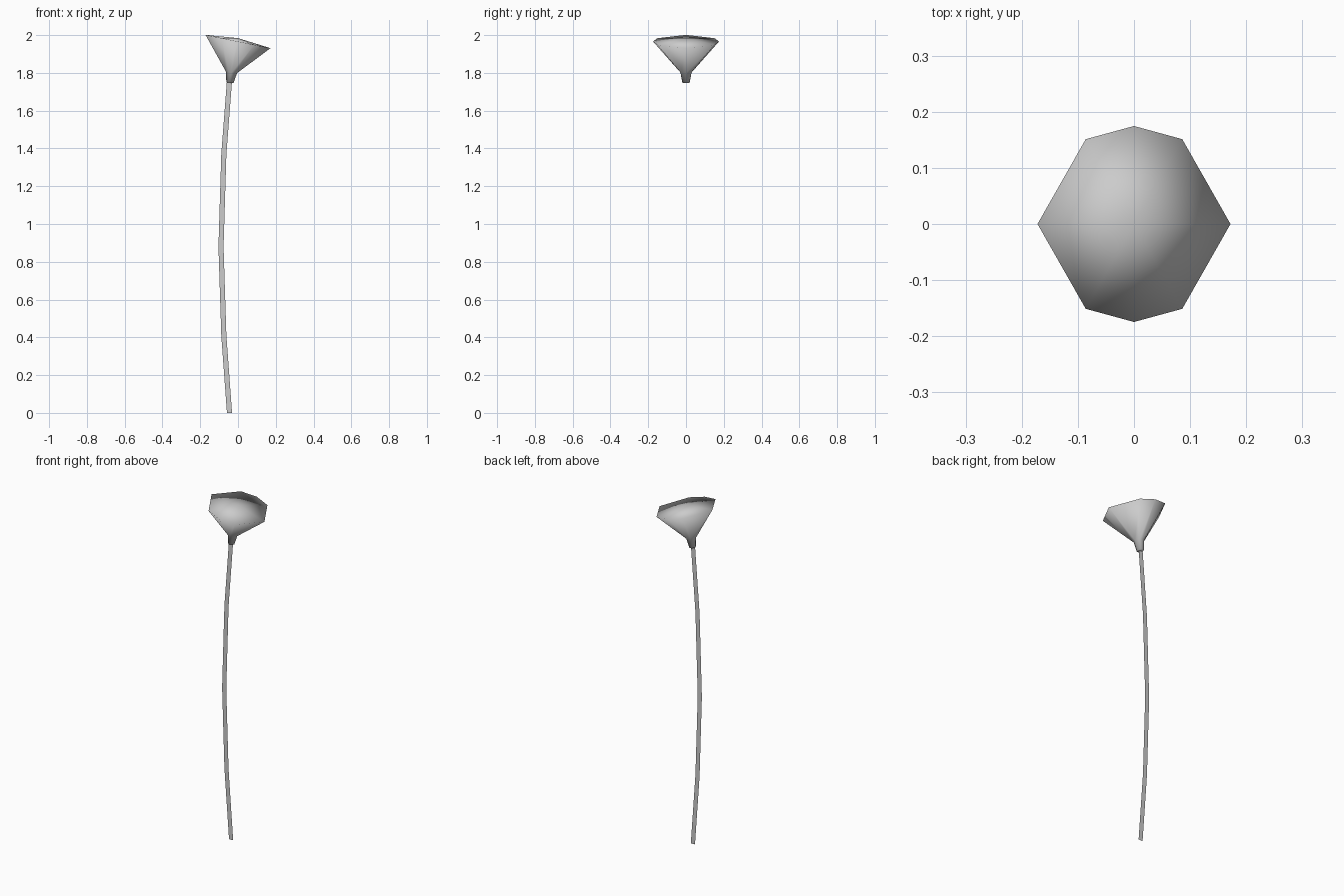
import bpy
from math import cos, sin, radians

if "Cube" in bpy.data.objects:
    bpy.data.objects.remove(bpy.data.objects["Cube"])


def add_mesh(name, verts, faces, smooth=False):
    mesh = bpy.data.meshes.new(name)
    mesh.from_pydata(verts, [], faces)
    mesh.update()
    if smooth:
        mesh.shade_smooth()
    obj = bpy.data.objects.new(name, mesh)
    bpy.context.collection.objects.link(obj)
    return obj


# Stem: a flat, gently bowed ribbon in the y = 0 plane
path = [(-0.045, 0), (-0.075, 0.41), (-0.09, 0.88), (-0.075, 1.37), (-0.045, 1.76)]
verts = [(x + side * 0.0135, 0, z) for x, z in path for side in (-1, 1)]
faces = [(2 * i, 2 * i + 1, 2 * i + 3, 2 * i + 2) for i in range(len(path) - 1)]
add_mesh("stem", verts, faces)

# Flower head: tilted funnel rings (centre x, centre z, radius, tilt) with a low domed top
angles = [radians(a) for a in (0, 60, 90, 120, 180, 240, 270, 300)]
rings = [(-0.043, 1.748, 0.019, -0.1),
         (-0.034, 1.802, 0.029, -0.1),
         (0.0, 1.966, 0.172, -0.205)]
n = len(angles)
verts = []
for cx, cz, r, tilt in rings:
    for a in angles:
        verts.append((cx + r * cos(a), 1.015 * r * sin(a), cz + tilt * r * cos(a)))
faces = [tuple(reversed(range(n)))]
for k in range(len(rings) - 1):
    for i in range(n):
        j = (i + 1) % n
        faces.append((k * n + i, k * n + j, (k + 1) * n + j, (k + 1) * n + i))
verts.append((0, 0, 1.984))
top = (len(rings) - 1) * n
faces += [(top + i, top + (i + 1) % n, len(verts) - 1) for i in range(n)]
add_mesh("flower_head", verts, faces, smooth=True)
